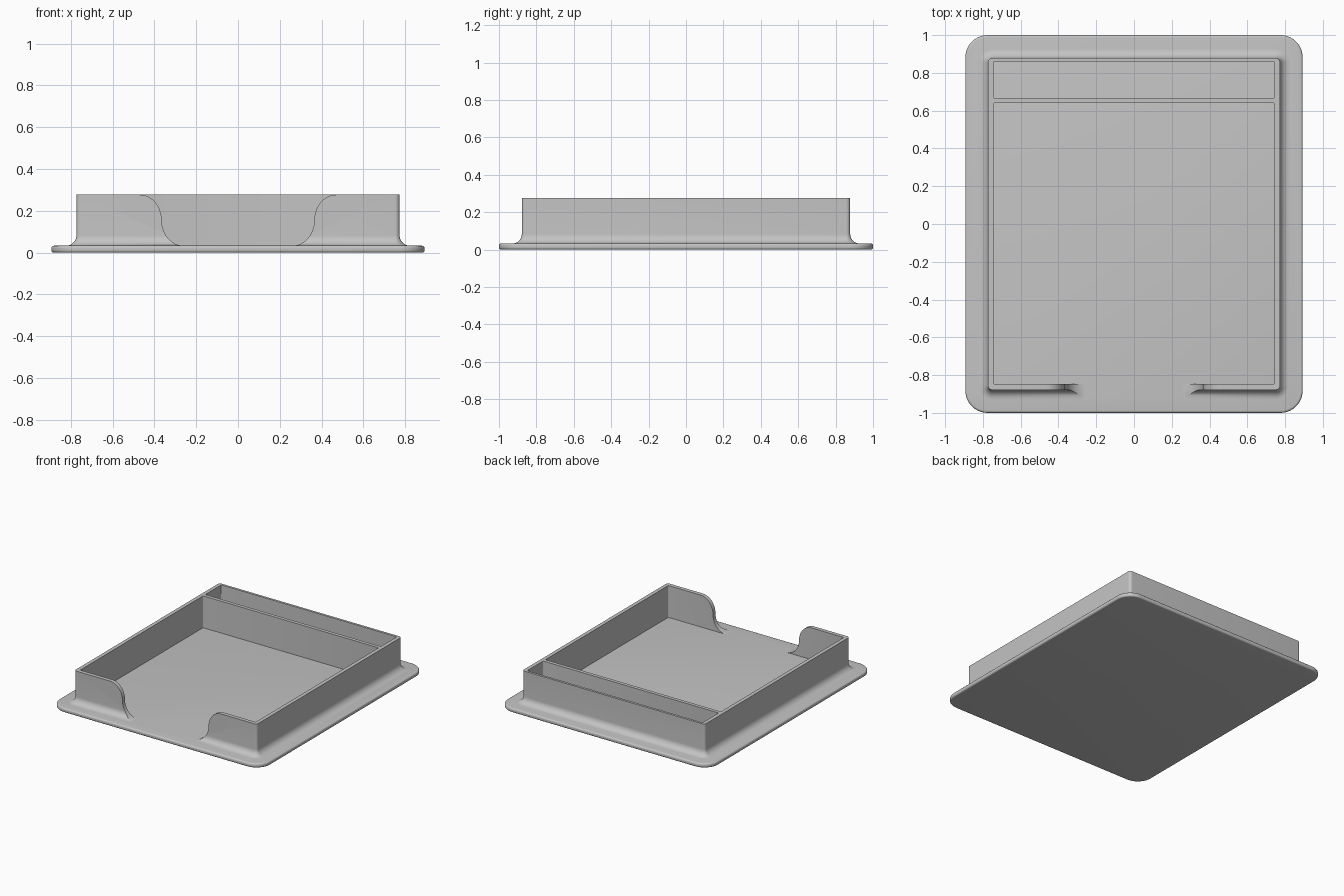
import bpy, bmesh, math

cube = bpy.data.objects.get("Cube")
if cube:
    bpy.data.objects.remove(cube, do_unlink=True)

PLATE_TOP, RIM = 0.033, 0.277
WALL_X, WALL_Y = 0.773, 0.878

grey = bpy.data.materials.new("plain grey")
grey.use_nodes = True
grey.diffuse_color = (0.55, 0.55, 0.55, 1)
grey.node_tree.nodes["Principled BSDF"].inputs["Base Color"].default_value = (0.55, 0.55, 0.55, 1)


def rounded_rect(x0, x1, y0, y1, r, steps=10):
    """Counter-clockwise outline of a rectangle with round corners."""
    corners = [(x1 - r, y1 - r), (x0 + r, y1 - r), (x0 + r, y0 + r), (x1 - r, y0 + r)]
    pts = []
    for i, (cx, cy) in enumerate(corners):
        for k in range(steps + 1):
            a = math.pi / 2 * (i + k / steps)
            pts.append((cx + r * math.cos(a), cy + r * math.sin(a)))
    return pts


def loft(name, rings):
    """Closed solid through a stack of 3D outlines."""
    bm = bmesh.new()
    loops = [[bm.verts.new(p) for p in ring] for ring in rings]
    n = len(loops[0])
    for a, b in zip(loops, loops[1:]):
        for i in range(n):
            j = (i + 1) % n
            bm.faces.new((a[i], a[j], b[j], b[i]))
    bm.faces.new(loops[0][::-1])
    bm.faces.new(loops[-1])
    bmesh.ops.recalc_face_normals(bm, faces=bm.faces)
    mesh = bpy.data.meshes.new(name)
    bm.to_mesh(mesh)
    bm.free()
    mesh.materials.append(grey)
    ob = bpy.data.objects.new(name, mesh)
    bpy.context.collection.objects.link(ob)
    return ob


def slab(name, hx, hy, r, profile):
    """Rounded block whose outline grows by each profile offset at each height."""
    return loft(name, [[(x, y, z) for x, y in
                        rounded_rect(-hx - d, hx + d, -hy - d, hy + d, r + d)]
                       for d, z in profile])


def activate(ob):
    bpy.ops.object.select_all(action='DESELECT')
    ob.select_set(True)
    bpy.context.view_layer.objects.active = ob


def cut(target, cutter):
    cutter.hide_render = True
    mod = target.modifiers.new("cut", 'BOOLEAN')
    mod.operation, mod.solver, mod.object = 'DIFFERENCE', 'EXACT', cutter
    activate(target)
    bpy.ops.object.modifier_apply(modifier=mod.name)
    bpy.data.objects.remove(cutter, do_unlink=True)


def smooth(ob):
    activate(ob)
    bpy.ops.object.shade_smooth_by_angle(angle=math.radians(35))


# Base plate with rounded rim
e = 0.012
quarter = [math.pi / 2 * k / 5 for k in range(6)]
profile = [(-e + e * math.sin(a), e - e * math.cos(a)) for a in quarter]
profile += [(-e + e * math.cos(a), PLATE_TOP - e + e * math.sin(a)) for a in quarter]
smooth(slab("base_plate", 0.893, 1.0, 0.118, profile))

# Tray walls with a flared foot
f = 0.05
steps = [math.pi / 2 * k / 10 for k in range(11)]
flare = [(f - f * math.sin(a), PLATE_TOP + f - f * math.cos(a)) for a in steps]
walls = slab("tray_walls", WALL_X, WALL_Y, 0.022, flare + [(0, RIM)])

# Main pocket and narrow rear pocket, leaving a divider between them
for y0, y1 in ((-0.848, 0.64), (0.667, 0.86)):
    outline = rounded_rect(-0.744, 0.744, y0, y1, 0.006, 3)
    cut(walls, loft("pocket_cutter", [[(x, y, z) for x, y in outline] for z in (0.0, 0.4)]))

# Front opening with S-shaped sides
mid, rx, rz = 0.365, 0.105, (RIM - PLATE_TOP) / 2
zc = PLATE_TOP + rz
curve = [quart * math.pi / 2 / 12 for quart in range(13)]
side = [(mid - rx, 0.0)]
side += [(mid - rx + rx * math.sin(a), zc - rz * math.cos(a)) for a in curve]
side += [(mid + rx - rx * math.cos(a), zc + rz * math.sin(a)) for a in curve[1:]]
side += [(mid + rx, 0.4)]
opening = side + [(-x, z) for x, z in reversed(side)]
cut(walls, loft("opening_cutter", [[(x, y, z) for x, z in opening] for y in (-1.1, -0.8)]))
smooth(walls)
